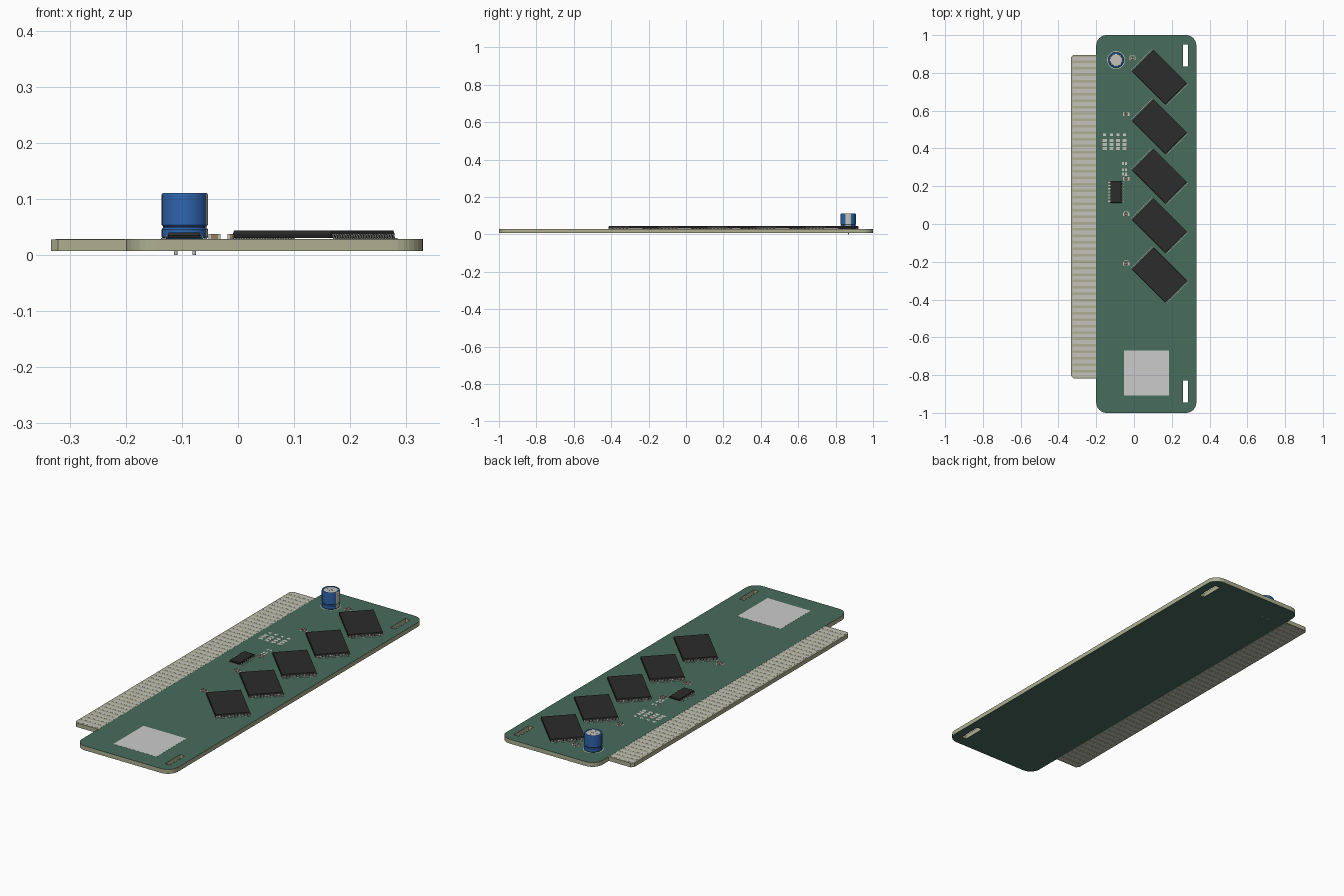
import bpy, bmesh, math
from mathutils import Matrix, Vector

if "Cube" in bpy.data.objects:
    bpy.data.objects.remove(bpy.data.objects["Cube"])

Z0, Z1 = 0.0075, 0.0280       # bare board faces
TOP, BOT = 0.0285, 0.0070     # solder mask faces


def mat(name, rgb):
    m = bpy.data.materials.new(name)
    m.diffuse_color = (*rgb, 1)
    m.use_nodes = True
    m.node_tree.nodes["Principled BSDF"].inputs["Base Color"].default_value = m.diffuse_color
    return m


TAN = mat("laminate", (0.42, 0.43, 0.28))
GREEN = mat("solder_mask", (0.065, 0.15, 0.11))
BLACK = mat("chip_plastic", (0.025, 0.025, 0.025))
METAL = mat("tinned_metal", (0.55, 0.54, 0.50))
WHITE = mat("silkscreen", (0.75, 0.75, 0.73))
BLUE = mat("sleeve_blue", (0.03, 0.13, 0.42))
STRIPE = mat("sleeve_stripe", (0.55, 0.55, 0.5))
BROWN = mat("ceramic", (0.30, 0.20, 0.13))
DARK = mat("vent_grey", (0.3, 0.3, 0.3))


def add(name, mesh, material, matrix=None):
    ob = bpy.data.objects.new(name, mesh)
    bpy.context.collection.objects.link(ob)
    if not mesh.materials:
        mesh.materials.append(material)
    if matrix:
        ob.matrix_world = matrix
    return ob


def to_mesh(bm, name, smooth=False):
    bmesh.ops.recalc_face_normals(bm, faces=bm.faces)
    me = bpy.data.meshes.new(name)
    bm.to_mesh(me)
    bm.free()
    if smooth:
        me.shade_smooth()
        me.set_sharp_from_angle(angle=math.radians(30))
    return me


def boxes(name, items):
    """Mesh of several boxes, each given as (centre, size)."""
    bm = bmesh.new()
    for c, s in items:
        bmesh.ops.create_cube(bm, size=1, matrix=Matrix.Translation(c) @ Matrix.Diagonal((*s, 1)))
    return to_mesh(bm, name)


def rounded(x0, x1, y0, y1, r, n=8):
    """Rounded rectangle outline, starting at the lower left corner."""
    pts = []
    for cx, cy, a in ((x0 + r, y0 + r, 180), (x1 - r, y0 + r, 270),
                      (x1 - r, y1 - r, 0), (x0 + r, y1 - r, 90)):
        for i in range(n + 1):
            t = math.radians(a + 90 * i / n)
            pts.append((cx + r * math.cos(t), cy + r * math.sin(t)))
    return pts


def plate(name, loops, z0, z1, material):
    """Flat plate from an outline and holes."""
    cu = bpy.data.curves.new(name + "_outline", 'CURVE')
    cu.dimensions, cu.fill_mode, cu.extrude = '2D', 'BOTH', (z1 - z0) / 2
    for pts in loops:
        sp = cu.splines.new('POLY')
        sp.points.add(len(pts) - 1)
        for p, (x, y) in zip(sp.points, pts):
            p.co = (x, y, 0, 1)
        sp.use_cyclic_u = True
    tmp = bpy.data.objects.new(name + "_tmp", cu)
    bpy.context.collection.objects.link(tmp)
    bpy.context.view_layer.update()
    me = bpy.data.meshes.new_from_object(tmp.evaluated_get(bpy.context.evaluated_depsgraph_get()))
    bpy.data.objects.remove(tmp)
    me.transform(Matrix.Translation((0, 0, (z0 + z1) / 2)))
    me.shade_flat()
    return add(name, me, material)


def revolve(name, profile, centre, material, a0=0, a1=360, n=40):
    """Turn an (r, z) profile about a vertical axis."""
    bm = bmesh.new()
    full = a1 - a0 == 360
    rows = []
    for i in range(n if full else n + 1):
        t = math.radians(a0 + (a1 - a0) * i / n)
        rows.append([bm.verts.new((r * math.cos(t), r * math.sin(t), z)) for r, z in profile])
    for i in range(n):
        a, b = rows[i], rows[(i + 1) % len(rows)]
        for k in range(len(profile) - 1):
            bm.faces.new((a[k], b[k], b[k + 1], a[k + 1]))
    bmesh.ops.remove_doubles(bm, verts=bm.verts, dist=1e-6)
    return add(name, to_mesh(bm, name, True), material, Matrix.Translation((*centre, 0)))


def chip_body(name, w, l, h0, h1):
    """Moulded package, widest at its middle; w along x, l along y."""
    bm = bmesh.new()
    rings = []
    for z, d in ((h0, 0.0015), ((h0 + h1) / 2, 0), (h1, 0.0015)):
        x, y = w / 2 - d, l / 2 - d
        rings.append([bm.verts.new(p) for p in ((-x, -y, z), (x, -y, z), (x, y, z), (-x, y, z))])
    bm.faces.new(rings[0])
    bm.faces.new(rings[2])
    for a, b in zip(rings, rings[1:]):
        for i in range(4):
            bm.faces.new((a[i], a[(i + 1) % 4], b[(i + 1) % 4], b[i]))
    return to_mesh(bm, name)


def gull_leads(name, count, pitch, width, x_in, x_out, z_mid, t=0.0016):
    """Bent leads on the +x and -x sides of a package."""
    bm = bmesh.new()
    knee, foot = x_in + (x_out - x_in) * 0.35, x_in + (x_out - x_in) * 0.5
    prof = [(x_in, z_mid), (knee, z_mid), (foot, t), (x_out, t),
            (x_out, 0), (foot - t, 0), (knee - t, z_mid - t), (x_in, z_mid - t)]
    for side in (-1, 1):
        for i in range(count):
            y = (i - (count - 1) / 2) * pitch
            a, b = ([bm.verts.new((side * x, y + o, z)) for x, z in prof]
                    for o in (-width / 2, width / 2))
            bm.faces.new(a)
            bm.faces.new(b)
            for k in range(8):
                bm.faces.new((a[k], a[(k + 1) % 8], b[(k + 1) % 8], b[k]))
    return to_mesh(bm, name)


# Board with edge tongue and two mounting slots
card = rounded(-0.20, 0.33, -1, 1, 0.055)
c = 0.012
tongue = [(-0.20, 0.896), (-0.333 + c, 0.896), (-0.333, 0.896 - c),
          (-0.333, -0.817 + c), (-0.333 + c, -0.817), (-0.20, -0.817)]
slots = [rounded(0.259, 0.286, y, y + 0.117, 0.002, 2) for y in (0.833, -0.945)]
plate("board", [card + tongue] + slots, Z0, Z1, TAN)
plate("top_mask", [card] + slots, Z1, TOP, GREEN)
plate("bottom_mask", [card] + slots, BOT, Z0, GREEN)

# Contact fingers on both faces of the tongue
for name, z in (("top_fingers", Z1), ("bottom_fingers", Z0)):
    add(name, boxes(name, [((-0.263, -0.796 + 0.0341 * i, z), (0.124, 0.021, 0.0008))
                           for i in range(50)]), METAL)

# Five memory chips turned 45 degrees, leads on the short ends
body = chip_body("memory_chip", 0.247, 0.161, 0.002, 0.0155)
leads = gull_leads("memory_leads", 24, 0.0066, 0.003, 0.122, 0.134, 0.009)
for i in range(5):
    m = Matrix.Translation((0.135, 0.778 - 0.262 * i, TOP)) @ Matrix.Rotation(-math.pi / 4, 4, 'Z')
    add(f"memory_chip_{i + 1}", body, BLACK, m)
    add(f"memory_leads_{i + 1}", leads, METAL, m)

# Small logic chip
m = Matrix.Translation((-0.096, 0.170, TOP))
add("logic_chip", chip_body("logic_chip", 0.058, 0.116, 0.002, 0.0115), BLACK, m)
add("logic_leads", gull_leads("logic_leads", 7, 0.0165, 0.006, 0.028, 0.041, 0.007), METAL, m)

# Electrolytic capacitor
cc = (-0.095, 0.868)
side = [(0.037, TOP), (0.041, 0.032), (0.041, 0.046), (0.0385, 0.049),
        (0.0385, 0.051), (0.041, 0.054), (0.041, 0.108), (0.039, 0.111)]
revolve("capacitor_sleeve", [(0, TOP)] + side + [(0.033, 0.111), (0.032, 0.1095)], cc, BLUE)
revolve("capacitor_stripe", [(r + 0.0004, z) for r, z in side], cc, STRIPE, -22, 22, 8)
revolve("capacitor_top", [(0.0325, 0.1095), (0, 0.1095)], cc, METAL)
add("capacitor_vent", boxes("capacitor_vent", [((*cc, 0.1096), (0.044, 0.002, 0.0006)),
                                               ((*cc, 0.1096), (0.002, 0.044, 0.0006))]), DARK)
for i, x in enumerate((-0.111, -0.078)):
    revolve(f"capacitor_pin_{i + 1}", [(0, 0), (0.003, 0), (0.003, 0.0075), (0, 0.0075)],
            (x, cc[1]), METAL, n=12)

# Ceramic capacitors beside the chips
chip_caps = [(-0.008, 0.878), (-0.042, 0.582), (-0.042, 0.240), (-0.042, 0.052), (-0.042, -0.210)]
core = boxes("ceramic_body", [((0, 0, 0.0045), (0.013, 0.0125, 0.009))])
caps = boxes("ceramic_ends", [((s * 0.0085, 0, 0.0048), (0.005, 0.0135, 0.0096)) for s in (-1, 1)])
for i, p in enumerate(chip_caps):
    m = Matrix.Translation((*p, TOP))
    add(f"ceramic_body_{i + 1}", core, BROWN, m)
    add(f"ceramic_ends_{i + 1}", caps, METAL, m)

# Bare solder pads: jumper rows, part footprints, capacitor lands
pads = [((x, y, TOP), (0.022, 0.016, 0.0008))
        for x in (-0.155, -0.120, -0.085, -0.050) for y in (0.400, 0.421, 0.442)]
pads += [((-0.05 + dx, y, TOP), (0.011, 0.014, 0.0008))
         for y in (0.265, 0.288, 0.320) for dx in (-0.008, 0.008)]
pads += [((x + s * 0.011, y, TOP), (0.012, 0.018, 0.0006)) for x, y in chip_caps for s in (-1, 1)]
add("solder_pads", boxes("solder_pads", pads), METAL)

# Silkscreen: plain label square and part marks
add("label_square", boxes("label_square", [((0.066, -0.789, TOP), (0.238, 0.237, 0.0008))]), WHITE)
marks = [((x, 0.472, TOP), (0.016, 0.012, 0.0006)) for x in (-0.155, -0.120, -0.085, -0.050)]
marks += [((x, y + 0.016, TOP), (0.024, 0.002, 0.0006)) for x, y in chip_caps]
add("part_marks", boxes("part_marks", marks), WHITE)
revolve("capacitor_mark", [(0.044, TOP + 0.0003), (0.047, TOP + 0.0003)], cc, WHITE)
